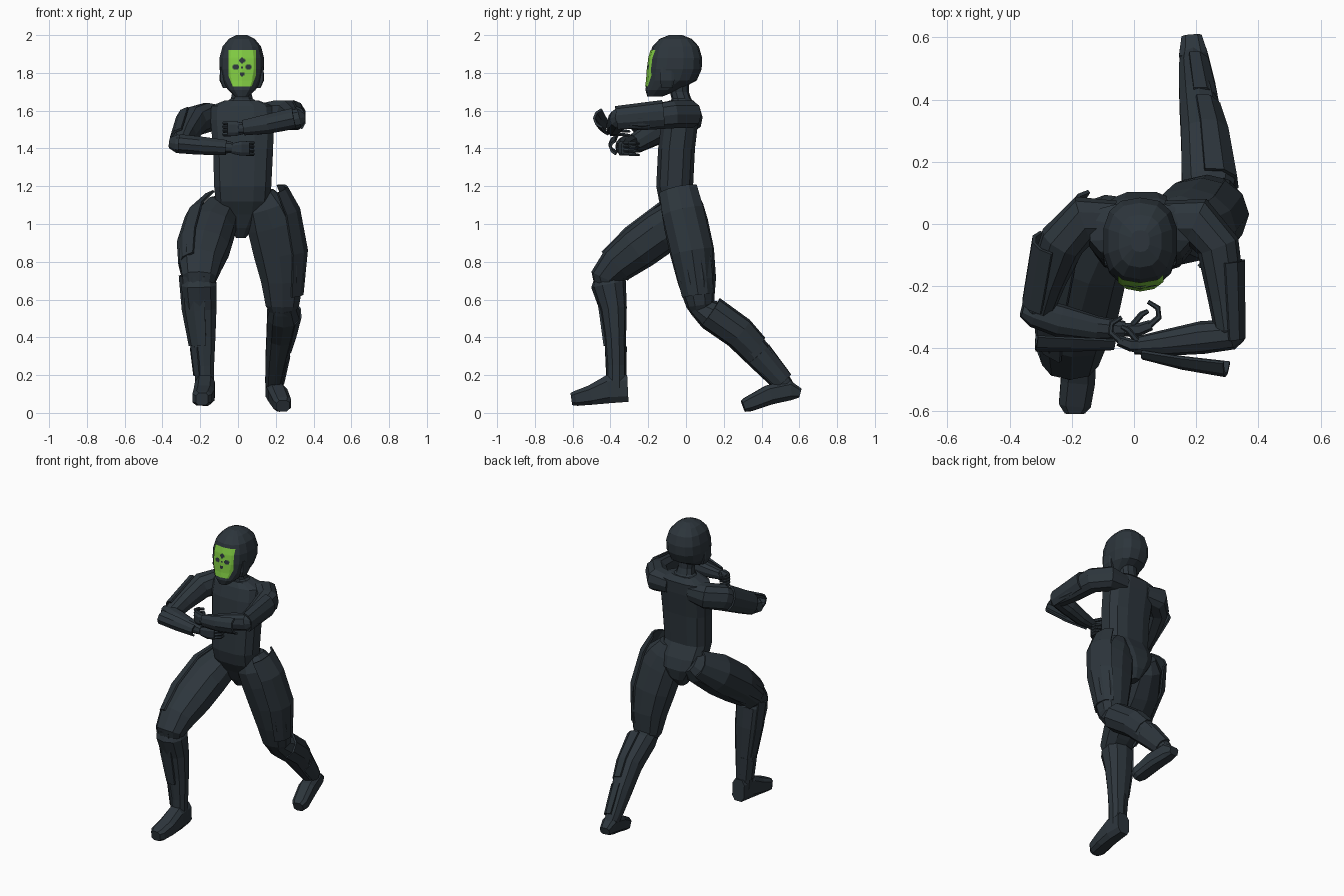
import bpy, bmesh, math
from mathutils import Vector
from mathutils.bvhtree import BVHTree

X, Y, Z = Vector((1, 0, 0)), Vector((0, 1, 0)), Vector((0, 0, 1))


def material(name, rgb):
    m = bpy.data.materials.new(name)
    m.diffuse_color = (*rgb, 1)
    return m


DARK = material("dark slate", (0.026, 0.036, 0.045))
GREEN = material("lime green", (0.22, 0.60, 0.055))


def finish(name, bm, mats=(DARK,)):
    bmesh.ops.recalc_face_normals(bm, faces=bm.faces[:])
    me = bpy.data.meshes.new(name)
    bm.to_mesh(me)
    bm.free()
    for m in mats:
        me.materials.append(m)
    ob = bpy.data.objects.new(name, me)
    bpy.context.collection.objects.link(ob)
    return ob


def frames(path, ref, level):
    """Centre, width axis and depth axis for every station of a path."""
    pts = [Vector(p[:3]) for p in path]
    out = []
    for i, p in enumerate(pts):
        t = Z if level else (pts[min(i + 1, len(pts) - 1)] - pts[max(i - 1, 0)]).normalized()
        u = (ref - t * ref.dot(t)).normalized()
        out.append((p, u, t.cross(u)))
    return out


def power(v, p):
    return math.copysign(abs(v) ** (2 / p), v)


def tube(name, path, ref=X, sides=10, p=2.3, level=False):
    """Closed loft; each station is x, y, z, half width, half depth."""
    bm = bmesh.new()
    rings = []
    for (c, u, v), s in zip(frames(path, ref, level), path):
        ring = []
        for k in range(sides):
            a = 2 * math.pi * (k + 0.5) / sides
            ring.append(bm.verts.new(c + u * s[3] * power(math.cos(a), p) + v * s[4] * power(math.sin(a), p)))
        rings.append(ring)
    for r, q in zip(rings, rings[1:]):
        for k in range(sides):
            j = (k + 1) % sides
            bm.faces.new((r[k], r[j], q[j], q[k]))
    bm.faces.new(rings[0])
    bm.faces.new(rings[-1])
    return finish(name, bm)


def plate(name, path, out, ref=X, spread=75, steps=4, thick=0.012):
    """Curved armour shell wrapped round the side of a limb facing 'out'."""
    bm = bmesh.new()
    rows = []
    for (c, u, v), s in zip(frames(path, ref, False), path):
        mid = math.atan2(out.dot(v), out.dot(u))
        row = []
        for k in range(steps + 1):
            a = mid + math.radians(spread) * (2 * k / steps - 1)
            row.append(bm.verts.new(c + u * s[3] * math.cos(a) + v * s[4] * math.sin(a)))
        rows.append(row)
    for r, q in zip(rows, rows[1:]):
        for k in range(steps):
            bm.faces.new((r[k], r[k + 1], q[k + 1], q[k]))
    ob = finish(name, bm)
    mod = ob.modifiers.new("thickness", 'SOLIDIFY')
    mod.thickness, mod.offset = thick, 0


# Torso and neck
tube("torso", [(.015, .01, .925, .025, .04), (.02, .01, .98, .065, .08), (.025, 0, 1.05, .125, .105),
               (.025, -.03, 1.12, .148, .115), (.025, -.06, 1.2, .155, .1), (.027, -.05, 1.4, .163, .1),
               (.022, -.032, 1.55, .172, .1), (.02, -.02, 1.625, .165, .09), (.02, -.025, 1.655, .09, .065)],
     sides=12, p=2.8, level=True)
tube("neck", [(.02, -.015, 1.62, .12, .07), (.02, -.025, 1.665, .06, .052), (.02, -.035, 1.7, .052, .05),
              (.02, -.045, 1.77, .06, .06)], level=True)

# Helmet
head = tube("helmet", [(.02, -.165, 1.675, .035, .04), (.02, -.125, 1.71, .075, .09), (.02, -.075, 1.76, .105, .132),
                       (.02, -.06, 1.82, .12, .143), (.02, -.055, 1.88, .12, .14), (.02, -.055, 1.94, .104, .123),
                       (.02, -.055, 1.98, .07, .085), (.02, -.055, 2.0, .03, .035)], sides=14, p=2.55, level=True)
for sx in (-1, 1):
    x = .02 + sx * .104
    tube("ear_guard", [(x - sx * .016, -.1, 1.72, .012, .03), (x, -.1, 1.76, .014, .04), (x, -.1, 1.83, .012, .035)],
         sides=8, p=4, level=True)

# Face mask: fine grid dropped on the helmet front, spots coloured by rule
SPOTS = [(0, 1.866, .015), (-.034, 1.832, .016), (.034, 1.832, .016), (0, 1.83, .006), (0, 1.793, .012)]
bvh = BVHTree.FromPolygons([v.co for v in head.data.vertices], [f.vertices[:] for f in head.data.polygons])
bm = bmesh.new()
NX, NZ = 26, 36
grid = []
for j in range(NZ + 1):
    z = 1.728 + .192 * j / NZ
    half = .073 if z > 1.785 else .05 + .023 * (z - 1.728) / .057
    row = []
    for i in range(NX + 1):
        x = .022 + half * (2 * i / NX - 1)
        hit = bvh.ray_cast(Vector((x, -1, z)), Y)[0]
        row.append(bm.verts.new(hit - Y * .005))
    grid.append(row)
for r, q in zip(grid, grid[1:]):
    for i in range(NX):
        f = bm.faces.new((r[i], r[i + 1], q[i + 1], q[i]))
        c = f.calc_center_median()
        f.material_index = int(any(math.hypot(c.x - .022 - sx, c.z - sz) < r0 for sx, sz, r0 in SPOTS))
finish("face_mask", bm, (GREEN, DARK))

# Forward leg
tube("front_thigh", [(-.06, .04, 1.10, .06, .07), (-.09, 0, 1.06, .10, .105), (-.145, -.12, .97, .132, .122),
                     (-.18, -.25, .875, .138, .118), (-.2, -.36, .79, .118, .102), (-.205, -.43, .715, .095, .078),
                     (-.205, -.42, .66, .075, .06)])
tube("front_shin", [(-.205, -.42, .74, .07, .06), (-.207, -.41, .68, .098, .093), (-.20, -.385, .55, .09, .072),
                    (-.19, -.375, .4, .074, .058), (-.18, -.37, .25, .056, .052), (-.175, -.37, .13, .05, .052)])
plate("front_thigh_plate", [(-.10, .05, 1.10, .09, .09), (-.15, -.08, 1.01, .13, .124), (-.18, -.25, .885, .14, .122),
                            (-.198, -.38, .77, .113, .108)], Vector((-1, .1, .2)), spread=65)
plate("front_shin_plate", [(-.205, -.405, .73, .103, .085), (-.2, -.385, .55, .092, .074),
                           (-.187, -.375, .36, .068, .058)], Vector((-.7, -.5, 0)), spread=70)
plate("front_ankle_plate", [(-.185, -.375, .35, .066, .056), (-.178, -.372, .2, .054, .052)], Vector((-1, .2, 0)))
tube("front_foot", [(-.175, -.308, .13, .046, .075), (-.175, -.41, .125, .055, .078), (-.18, -.5, .095, .058, .055),
                    (-.19, -.58, .077, .054, .042), (-.19, -.607, .073, .034, .034)], sides=8, p=3.2)

# Trailing leg
tube("rear_thigh", [(.13, -.025, 1.17, .06, .08), (.15, -.02, 1.09, .118, .112), (.185, 0, 1.0, .143, .118),
                    (.22, .033, .85, .142, .117), (.235, .058, .7, .117, .102), (.235, .075, .57, .092, .074),
                    (.235, .085, .52, .06, .05)])
tube("rear_shin", [(.235, .05, .57, .07, .05), (.24, .13, .52, .09, .082), (.225, .28, .42, .077, .085),
                   (.205, .4, .29, .062, .074), (.19, .5, .17, .048, .055), (.19, .55, .11, .038, .04)])
plate("rear_thigh_plate", [(.165, -.04, 1.175, .095, .11), (.195, -.015, 1.06, .13, .12), (.222, .033, .85, .143, .12),
                           (.235, .065, .62, .106, .092)], Vector((1, 0, 0)), spread=62)
plate("rear_shin_plate", [(.24, .125, .53, .094, .09), (.225, .28, .42, .08, .088), (.21, .36, .34, .068, .078)],
      Vector((1, .3, .3)))
plate("rear_ankle_plate", [(.208, .38, .31, .064, .076), (.19, .51, .165, .05, .057)], Vector((1, .4, .4)))
tube("rear_foot", [(.185, .603, .105, .034, .026), (.19, .55, .12, .048, .056), (.21, .44, .095, .054, .055),
                   (.235, .33, .046, .05, .042), (.238, .303, .036, .036, .033)], sides=8, p=3.2)

# Upper arms, forearms and their armour
tube("upper_arm_right", [(.10, .01, 1.575, .06, .065), (.20, .01, 1.58, .076, .078), (.27, -.07, 1.58, .076, .07),
                         (.298, -.24, 1.56, .066, .06), (.308, -.34, 1.56, .055, .05), (.308, -.375, 1.56, .03, .03)], Z)
tube("forearm_right", [(.35, -.35, 1.565, .03, .025), (.32, -.355, 1.56, .053, .048), (.22, -.365, 1.54, .053, .053),
                       (.1, -.382, 1.515, .045, .042), (0, -.392, 1.505, .03, .028)], Z)
plate("upper_arm_plate_right", [(.288, -.12, 1.577, .074, .066), (.303, -.37, 1.555, .064, .052)],
      Vector((1, 0, .3)), Z, 70)
plate("forearm_plate_right", [(.3, -.415, 1.56, .055, .072), (.16, -.405, 1.53, .052, .058), (.03, -.395, 1.51, .04, .035)],
      Vector((0, -1, 0)), Z, 65)
tube("upper_arm_left", [(-.06, .01, 1.565, .06, .065), (-.16, .015, 1.565, .08, .078), (-.23, -.055, 1.545, .08, .074),
                        (-.28, -.18, 1.475, .066, .062), (-.305, -.27, 1.425, .054, .05), (-.31, -.3, 1.415, .03, .03)], Z)
tube("forearm_left", [(-.36, -.275, 1.43, .03, .025), (-.32, -.285, 1.425, .05, .048), (-.24, -.31, 1.42, .05, .053),
                      (-.12, -.335, 1.41, .042, .04), (-.03, -.34, 1.405, .03, .028)], Z)
plate("upper_arm_plate_left", [(-.25, -.06, 1.54, .085, .075), (-.287, -.26, 1.44, .07, .07)],
      Vector((-1, 0, .3)), Z, 65)
plate("forearm_plate_left", [(-.31, -.33, 1.425, .05, .075), (-.2, -.34, 1.415, .048, .065), (-.06, -.355, 1.405, .038, .045)],
      Vector((0, -1, 0)), Z, 65)


# Hands: palm, curled fingers and thumb pointing along sx
def hand(side, wx, wy, z, sx):
    tube("palm_" + side, [(wx - sx * .02, wy, z, .028, .024), (wx + sx * .03, wy, z, .04, .022),
                          (wx + sx * .07, wy + .015, z, .04, .018)], Z, 8, 3)
    for k in range(4):
        h = z + .03 - .02 * k
        tube("finger_" + side, [(wx + sx * .06, wy + .01, h, .01, .011), (wx + sx * .095, wy + .04, h, .01, .01),
                                (wx + sx * .092, wy + .07, h - .003, .009, .009),
                                (wx + sx * .06, wy + .09, h - .005, .007, .007)], Z, 6, 2)
    tube("thumb_" + side, [(wx + sx * .01, wy + .015, z + .02, .01, .01), (wx + sx * .04, wy + .05, z + .025, .011, .01),
                           (wx + sx * .06, wy + .06, z + .02, .007, .007)], Z, 6, 2)


hand("left", -.015, -.34, 1.4, 1)
hand("right", .02, -.39, 1.505, -1)
